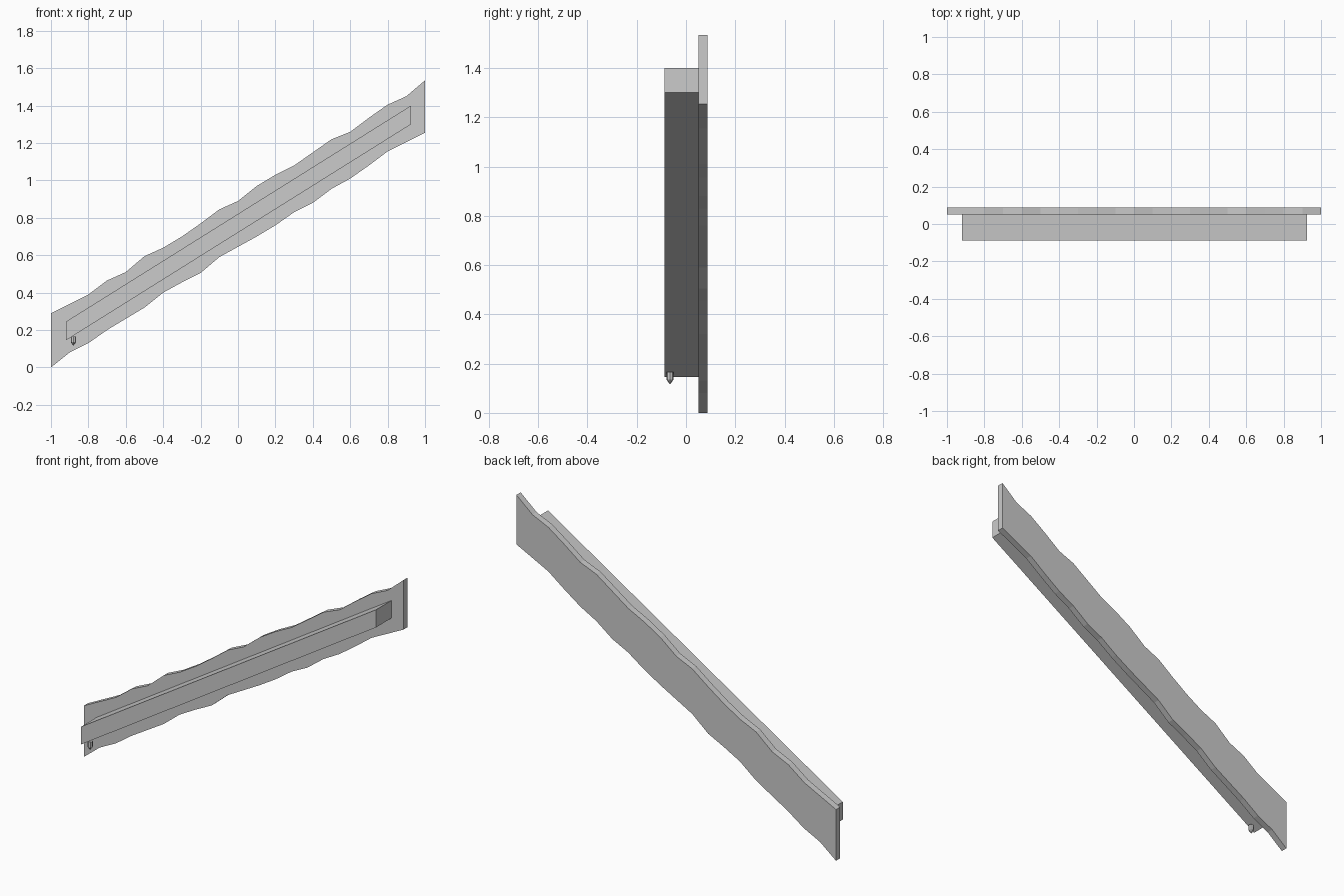
import bpy, bmesh

cube = bpy.data.objects.get("Cube")
if cube:
    bpy.data.objects.remove(cube, do_unlink=True)

grey = bpy.data.materials.new("plain_grey")
grey.use_nodes = True
COLOR = (0.6, 0.6, 0.6, 1)
grey.diffuse_color = COLOR
grey.node_tree.nodes["Principled BSDF"].inputs["Base Color"].default_value = COLOR


def finish(name, bm):
    bmesh.ops.recalc_face_normals(bm, faces=bm.faces)
    mesh = bpy.data.meshes.new(name)
    bm.to_mesh(mesh)
    bm.free()
    mesh.materials.append(grey)
    obj = bpy.data.objects.new(name, mesh)
    bpy.context.collection.objects.link(obj)
    return obj


def extruded_profile(name, outline, y_front, y_back):
    """Extrude an x-z outline along y."""
    bm = bmesh.new()
    face = bm.faces.new([bm.verts.new((x, y_front, z)) for x, z in outline])
    moved = bmesh.ops.extrude_face_region(bm, geom=[face])["geom"]
    verts = [v for v in moved if isinstance(v, bmesh.types.BMVert)]
    bmesh.ops.translate(bm, verts=verts, vec=(0, y_back - y_front, 0))
    return finish(name, bm)


# Wavy sloping back board: edge heights at even steps along x
upper = [.29, .34, .39, .465, .51, .595, .64, .70, .77, .845, .89,
         .97, 1.03, 1.08, 1.15, 1.22, 1.26, 1.335, 1.405, 1.45, 1.535]
lower = [0, .08, .13, .2, .26, .32, .40, .455, .505, .59, .645,
         .70, .76, .83, .88, .955, 1.01, 1.08, 1.155, 1.205, 1.255]
xs = [-1 + i / 10 for i in range(len(upper))]
board = list(zip(xs, lower)) + list(zip(xs, upper))[::-1]
extruded_profile("wavy_back_board", board, 0.05, 0.0875)

# Straight sloping ledge in front of the board
ledge = [(-.92, .145), (.925, 1.30), (.925, 1.40), (-.92, .245)]
extruded_profile("sloping_ledge", ledge, -0.0875, 0.05)

# Small pointed peg hanging under the low end: rings of (height, radius)
bm = bmesh.new()
for z_low, z_high, r_low, r_high in ((.135, .166, .014, .014), (.115, .135, 0, .014)):
    part = bmesh.ops.create_cone(bm, cap_ends=True, segments=8, radius1=r_low,
                                 radius2=r_high, depth=z_high - z_low)
    bmesh.ops.translate(bm, verts=part["verts"],
                        vec=(-.88, -.065, (z_low + z_high) / 2))
bmesh.ops.remove_doubles(bm, verts=bm.verts, dist=1e-4)
inner = [f for f in bm.faces if len(f.verts) == 8 and f.calc_center_median().z < .15]
bmesh.ops.delete(bm, geom=inner, context="FACES_ONLY")
finish("hanging_peg", bm)
